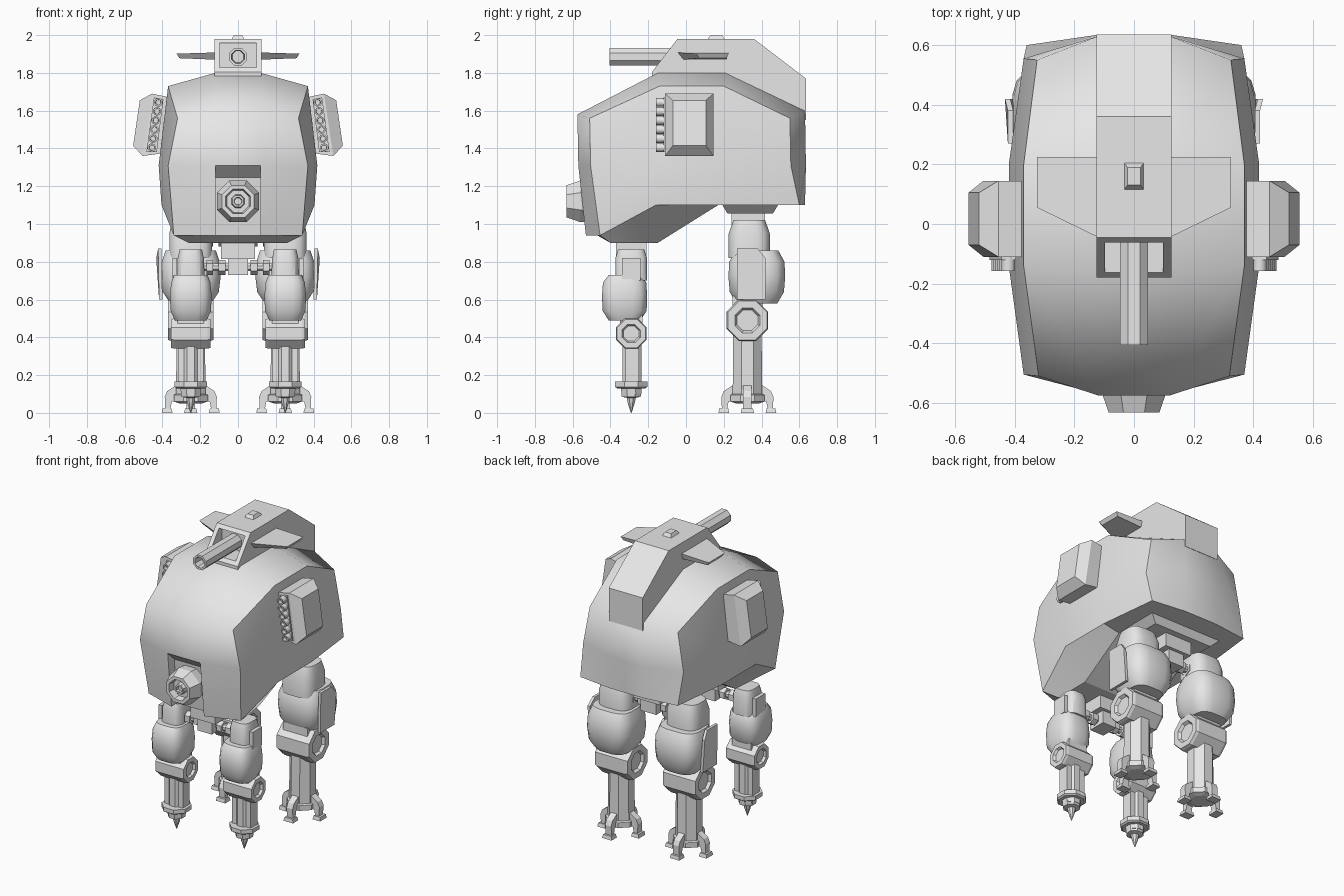
import bpy, bmesh, math
from mathutils import Vector, Matrix

if "Cube" in bpy.data.objects:
    bpy.data.objects.remove(bpy.data.objects["Cube"])

grey = bpy.data.materials.new("hull grey")
grey.diffuse_color = (0.8, 0.8, 0.8, 1)
grey.use_nodes = True
grey.node_tree.nodes["Principled BSDF"].inputs["Base Color"].default_value = grey.diffuse_color


def finish(name, bm, angle=None):
    bmesh.ops.recalc_face_normals(bm, faces=bm.faces)
    me = bpy.data.meshes.new(name)
    bm.to_mesh(me)
    bm.free()
    me.materials.append(grey)
    if angle:
        me.shade_smooth()
        me.set_sharp_from_angle(angle=math.radians(angle))
    ob = bpy.data.objects.new(name, me)
    bpy.context.collection.objects.link(ob)
    return ob


def loft(name, rings, angle=None):
    """Skin a list of equal-length point rings and cap both ends."""
    bm = bmesh.new()
    vs = [[bm.verts.new(p) for p in r] for r in rings]
    n = len(vs[0])
    for a, b in zip(vs, vs[1:]):
        for i in range(n):
            bm.faces.new((a[i], a[(i + 1) % n], b[(i + 1) % n], b[i]))
    bm.faces.new(vs[0])
    bm.faces.new(vs[-1])
    return finish(name, bm, angle)


def lathe(name, loc, profile, axis='Z', n=8, angle=None):
    """Turn (radius, height) pairs; radius is measured to the flats."""
    def put(r, h, i):
        t = (i + 0.5) * 2 * math.pi / n
        u, v = r / math.cos(math.pi / n) * math.cos(t), r / math.cos(math.pi / n) * math.sin(t)
        p = {'X': (h, u, v), 'Y': (u, h, v), 'Z': (u, v, h)}[axis]
        return Vector(p) + Vector(loc)
    return loft(name, [[put(r, h, i) for i in range(n)] for r, h in profile], angle)


def prism(name, x0, x1, poly):
    return loft(name, [[(x, y, z) for y, z in poly] for x in (x0, x1)])


def box(name, c, half, taper=1.0):
    x, y, z = half
    def ring(s, h):
        return [(c[0] + a * x * s, c[1] + b * y * s, c[2] + h)
                for a, b in ((-1, -1), (1, -1), (1, 1), (-1, 1))]
    return loft(name, [ring(1, -z), ring(taper, z)])


def rounded_stack(name, x, y, stations, angle=50):
    """Stack rounded-square sections given as (z, half x, half y)."""
    def sq(v):
        return math.copysign(abs(v) ** 0.6, v)
    ts = [(i + 0.5) * math.pi / 8 for i in range(16)]
    return loft(name, [[(x + hx * sq(math.cos(t)), y + hy * sq(math.sin(t)), z) for t in ts]
                       for z, hx, hy in stations], angle)


# Hull: one half of the shell, then mirrored
mid = [(-.53, .94), (-.57, 1.31), (-.575, 1.58), (-.15, 1.80),
       (.21, 1.80), (.63, 1.60), (.635, 1.31), (.63, 1.10)]
corner = [(.34, -.455, .94), (.37, -.505, 1.31), (.32, -.51, 1.56), (.37, -.14, 1.73),
          (.37, .20, 1.73), (.325, .55, 1.56), (.37, .555, 1.31), (.36, .60, 1.10)]
bm = bmesh.new()
V = lambda x, y, z: bm.verts.new((x, y, z))
a = [V(0, *p) for p in mid]
b = [V(.12, *p) for p in mid]
c = [V(*p) for p in corner]
m1, m2 = V(.42, -.14, 1.31), V(.42, .20, 1.31)
s1, s2 = V(.405, -.16, 1.10), V(.405, .20, 1.10)
keel = [(-.40, .90), (-.15, .90), (.17, 1.10)]
ka = [V(0, *p) for p in keel]
kb = [V(.26, *p) for p in keel]
# gun recess in the lower front
r1a, r1b, r0a, r0b = V(0, -.50, 1.245), V(.12, -.50, 1.245), V(0, -.47, .94), V(.12, -.47, .94)
faces = [(b[i], b[i + 1], c[i + 1], c[i]) for i in range(7)]
faces += [(a[i], a[i + 1], b[i + 1], b[i]) for i in range(1, 7)]
faces += [(c[1], c[2], c[3], m1), (c[0], c[1], m1, s1), (m1, c[3], c[4], m2),
          (s1, m1, m2, s2), (m2, c[4], c[5], c[6]), (s2, m2, c[6], c[7]),
          (a[1], b[1], r1b, r1a), (r1a, r1b, r0b, r0a), (b[0], b[1], r1b, r0b),
          (r0b, b[0], c[0], kb[0]), (r0a, r0b, kb[0], ka[0]),
          (c[0], s1, kb[1], kb[0]), (s1, s2, kb[2], kb[1]),
          (kb[0], kb[1], ka[1], ka[0]), (kb[1], kb[2], ka[2], ka[1]),
          (s2, c[7], b[7], kb[2]), (kb[2], b[7], a[7], ka[2])]
for f in faces:
    bm.faces.new(f)
bm.verts.remove(a[0])
bmesh.ops.mirror(bm, geom=bm.verts[:] + bm.edges[:] + bm.faces[:], axis='X', merge_dist=1e-4)
bmesh.ops.recalc_face_normals(bm, faces=bm.faces)
for f in bm.faces:
    f.smooth = True
for e in bm.edges:
    d = e.verts[1].co - e.verts[0].co
    o = (e.verts[1].co + e.verts[0].co) / 2
    recess = abs(o.x) < .1 and o.y < -.4 and o.z < 1.4
    across = abs(d.x) > .8 * d.length and o.z > 1.2 and not recess
    if len(e.link_faces) == 2 and e.calc_face_angle() > .5 and not across:
        e.smooth = False
finish("hull", bm)

# Nose gun
lathe("nose_gun", (0, 0, 1.12), [(.10, -.45), (.11, -.56), (.085, -.632), (.065, -.632),
      (.058, -.59), (.035, -.59), (.03, -.62), (.02, -.62), (.018, -.60)], 'Y')

# Turret with an inset gun port
turret = prism("turret", -.125, .125, [(-.18, 1.76), (-.18, 1.805), (-.045, 1.98), (.36, 1.98),
                                       (.635, 1.77), (.635, 1.55), (.2, 1.70)])
bm = bmesh.new()
bm.from_mesh(turret.data)
bm.normal_update()
port = min(bm.faces, key=lambda f: (f.normal - Vector((0, -.79, .61))).length)
bmesh.ops.inset_region(bm, faces=[port], thickness=.04)
new = bmesh.ops.extrude_face_region(bm, geom=[port])["geom"]
for v in [g for g in new if isinstance(g, bmesh.types.BMVert)]:
    v.co.y = -.03
bmesh.ops.delete(bm, geom=[port], context='FACES')
bmesh.ops.recalc_face_normals(bm, faces=bm.faces)
bm.to_mesh(turret.data)
bm.free()
lathe("turret_barrel", (0, 0, 1.885), [(.047, -.02), (.047, -.405), (.034, -.405), (.03, -.34)], 'Y')
box("hatch", (0, .16, 1.99), (.033, .045, .011), .65)

for s in (-1, 1):
    # Turret wing
    wing = [(.12, -.045), (.325, .055), (.325, .225), (.12, .225)]
    low = [(.12, -.015), (.31, .07), (.31, .215), (.12, .215)]
    loft("turret_wing", [[(s * x, y, 1.87 + .04 * (x - .12)) for x, y in low],
                         [(s * x, y, 1.908 - .03 * (x - .12)) for x, y in wing]])
    # Missile pod, leaning outward toward the bottom
    def pod_ring(xt, zt, xb, zb, y0, y1):
        return [(s * xt, y0, zt), (s * xt, y1, zt), (s * xb, y1, zb), (s * xb, y0, zb)]
    loft("missile_pod", [pod_ring(.36, 1.67, .395, 1.375, -.11, .145),
                         pod_ring(.455, 1.69, .505, 1.36, -.11, .145),
                         pod_ring(.52, 1.655, .555, 1.415, -.07, .105)])
    loft("tube_rack", [[(s * x, y, z) for x, z in ((.395, 1.66), (.445, 1.67), (.485, 1.38), (.43, 1.38))]
                       for y in (-.12, -.108)])
    for i in range(6):
        lathe("missile_tube", (s * (.422 + .0068 * i), 0, 1.644 - .048 * i),
              [(.022, -.10), (.022, -.158), (.014, -.158), (.013, -.135)], 'Y', 10, 40)

# Hip mounts and axles
for y, z, w in ((-.29, .77, 1.0), (.33, .92, 1.1)):
    box("hip_mount", (0, y, z + .10), (.09 * w, .08 * w, .055))
    box("axle_housing", (0, y, z + .01), (.052 * w, .06 * w, .05))
    lathe("axle", (0, y, z), [(.02, -.24), (.02, .24)], 'X', 8)
    for s in (-1, 1):
        for x in (.085, .15):
            lathe("axle_nut", (s * x, y, z), [(.034, -.018), (.034, .018)], 'X', 6)
loft("rear_hip_plate", [[(x * k, .34 + y * k, z) for x, y in ((-.27, -.15), (.27, -.15), (.27, .15), (-.27, .15))]
                        for k, z in ((1, 1.105), (.8, 1.055))])


def knee(name, x, y, z, half, r):
    p = [(.5 * r, .85 * half), (.6 * r, half), (r * .94, half), (r, half * .85)]
    lathe(name, (x, y, z), [(q, -h) for q, h in p] + [(q, h) for q, h in p[::-1]], 'X')


for s in (-1, 1):
    x = s * .25
    # Front leg
    y = -.29
    rounded_stack("front_hip_block", x, y, [(.70, .075, .085), (.82, .07, .085), (.865, .06, .07)], 30)
    rounded_stack("front_thigh", x, -.325, [(.49, .085, .085), (.54, .108, .118), (.62, .112, .121),
                                            (.69, .105, .116), (.73, .09, .085)])
    box("front_outer_plate", (x + s * .085, y, .76), (.012, .05, .06))
    box("front_knee_neck", (x, y, .47), (.07, .06, .05))
    knee("front_knee", x, y, .42, .105, .08)
    lathe("front_shin", (x, -.285, 0), [(.05, .10), (.05, .40)])
    box("front_shin_guard", (x, -.285, .25), (.068, .036, .115))
    lathe("front_collar", (x, y, 0), [(.075, .13), (.086, .138), (.086, .165), (.07, .165)])
    lathe("front_spike", (x, y, 0), [(.055, .135), (.05, .085), (.024, .08), (.018, .05), (.002, 0)])
    # Rear leg
    y = .325
    rounded_stack("rear_hip_block", x, .335, [(.82, .115, .11), (.95, .115, .11), (1.02, .10, .085)], 30)
    rounded_stack("rear_thigh", x, .375, [(.58, .11, .11), (.64, .15, .145), (.72, .16, .152),
                                          (.80, .155, .148), (.86, .135, .115)])
    loft("rear_outer_plate", [[(s * (px + o), py, pz) for px, py, pz in
                              ((.40, .27, .60), (.40, .42, .60), (.415, .42, .82), (.405, .38, .87), (.405, .27, .87))]
                             for o in (0, .018)])
    box("rear_knee_neck", (x, y, .56), (.09, .08, .06))
    knee("rear_knee", x, y, .49, .12, .11)
    lathe("rear_shin", (x, y, 0), [(.078, .09), (.075, .45)])
    lathe("rear_foot_base", (x, y, 0), [(.06, .05), (.09, .06), (.09, .095), (.078, .10)])
    # Four claws around each rear foot
    claw = [(.05, .06), (.05, .15), (.08, .145), (.125, .115), (.138, .085), (.135, .02), (.108, .02), (.10, .06)]
    for k in range(4):
        rot = Matrix.Translation((x, y, 0)) @ Matrix.Rotation(k * math.pi / 2, 4, 'Z')
        loft("claw", [[rot @ Vector((r, w, z)) for r, z in claw] for w in (-.022, .022)])
        pad = box("claw_pad", (.125, 0, .012), (.028, .035, .012), .85)
        pad.data.transform(rot)
